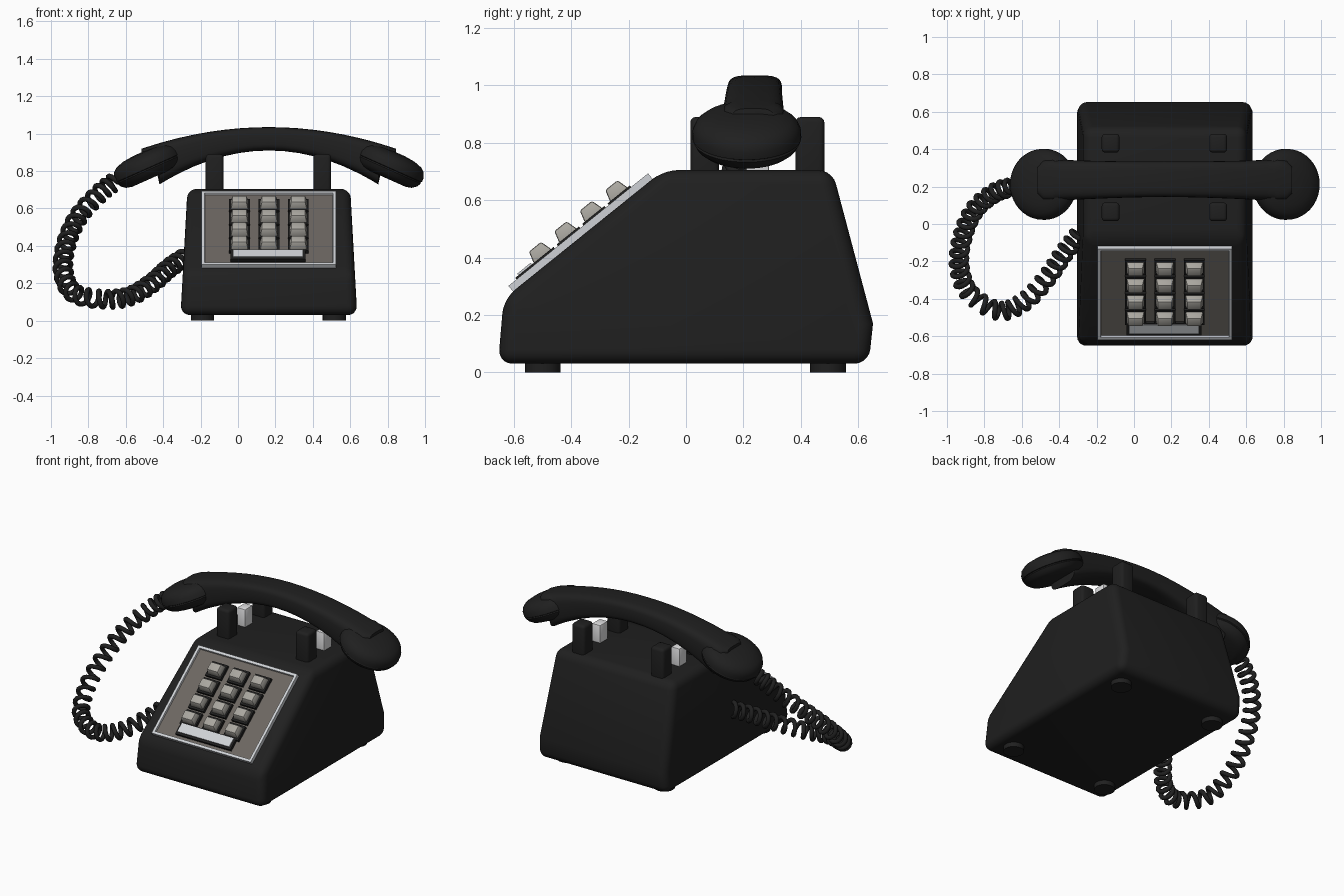
import bpy, bmesh
from math import sin, cos, pi, atan2, radians, copysign
from mathutils import Vector

if "Cube" in bpy.data.objects:
    bpy.data.objects.remove(bpy.data.objects["Cube"])


def material(name, r, g, b):
    m = bpy.data.materials.new(name)
    m.use_nodes = True
    m.diffuse_color = (r, g, b, 1)
    node = next(n for n in m.node_tree.nodes if n.type == 'BSDF_PRINCIPLED')
    node.inputs["Base Color"].default_value = (r, g, b, 1)
    return m


black = material("black plastic", 0.014, 0.014, 0.014)
panel_grey = material("panel brown grey", 0.15, 0.135, 0.12)
silver = material("silver trim", 0.62, 0.64, 0.67)
key_grey = material("key warm grey", 0.4, 0.385, 0.35)
white = material("white plunger", 0.75, 0.75, 0.76)

CX = 0.165                                  # centre line of body and handset
TILT = atan2(0.395, 0.49)                   # slope of the keypad face
SLOPE = Vector((CX, -0.36, 0.478))          # middle of the keypad face


def finish(name, bm, mats, loc=(0, 0, 0), rot=(0, 0, 0), angle=35):
    bmesh.ops.recalc_face_normals(bm, faces=bm.faces)
    me = bpy.data.meshes.new(name)
    bm.to_mesh(me)
    bm.free()
    for m in mats:
        me.materials.append(m)
    me.shade_smooth()
    me.set_sharp_from_angle(angle=radians(angle))
    ob = bpy.data.objects.new(name, me)
    bpy.context.collection.objects.link(ob)
    ob.location, ob.rotation_euler = loc, rot
    return ob


def bevel(bm, width, segments, min_angle=0.5):
    bmesh.ops.recalc_face_normals(bm, faces=bm.faces)
    edges = [e for e in bm.edges if e.calc_face_angle(0) > min_angle]
    bmesh.ops.bevel(bm, geom=edges, offset=width, segments=segments,
                    profile=0.5, affect='EDGES', clamp_overlap=True)


def block(name, size, loc, mat, taper=(1, 1), round_by=0.0, segments=2, rot=(0, 0, 0)):
    """Box standing on loc, its top scaled by taper."""
    bm = bmesh.new()
    bmesh.ops.create_cube(bm, size=1)
    for v in bm.verts:
        top = v.co.z > 0
        v.co.x *= size[0] * (taper[0] if top else 1)
        v.co.y *= size[1] * (taper[1] if top else 1)
        v.co.z = size[2] if top else 0
    if round_by:
        bevel(bm, round_by, segments)
    return finish(name, bm, [mat], loc, rot)


def on_slope(x, u, n):
    """Point on the keypad face: across, up the slope, above the surface."""
    return SLOPE + Vector((x, u * cos(TILT) - n * sin(TILT), u * sin(TILT) + n * cos(TILT)))


def loft(bm, rings):
    for a, b in zip(rings, rings[1:]):
        for i in range(len(a)):
            j = (i + 1) % len(a)
            bm.faces.new((a[i], a[j], b[j], b[i]))
    bm.faces.new(rings[0])
    bm.faces.new(rings[-1])


# Body: side profile, narrowing towards the top
profile = [(-0.655, 0.03), (0.637, 0.03), (0.652, 0.17), (0.51, 0.705),
           (-0.078, 0.705), (-0.636, 0.256)]
bm = bmesh.new()
sides = []
for s in (-1, 1):
    sides.append([bm.verts.new((CX + s * (0.474 - 0.055 * z), y, z)) for y, z in profile])
loft(bm, sides)
bevel(bm, 0.05, 5, 0.4)
finish("body", bm, [black])

# Round feet
for x in (-0.19, 0.515):
    for y in (-0.5, 0.495):
        bm = bmesh.new()
        bmesh.ops.create_cone(bm, cap_ends=True, segments=24, radius1=0.062,
                              radius2=0.062, depth=0.06)
        finish("foot", bm, [black], (x, y, 0.03))

# Keypad frame with a sunken panel
bm = bmesh.new()
bmesh.ops.create_cube(bm, size=1)
for v in bm.verts:
    v.co = (v.co.x * 0.72, v.co.y * 0.625, 0.025 if v.co.z > 0 else -0.01)
bm.normal_update()
top = max(bm.faces, key=lambda f: f.normal.z)
bmesh.ops.inset_region(bm, faces=[top], thickness=0.024)
bmesh.ops.inset_region(bm, faces=[top], thickness=0.003, depth=-0.012)
top.material_index = 1
finish("keypad_frame", bm, [silver, panel_grey], on_slope(0, 0, 0), (TILT, 0, 0))

# Keys on dark surrounds
for row in range(4):
    for col in (-1, 0, 1):
        x, u = col * 0.157, 0.187 - row * 0.114
        block("key_surround", (0.112, 0.1, 0.022), on_slope(x, u, 0.01), black, rot=(TILT, 0, 0))
        block("key", (0.096, 0.08, 0.045), on_slope(x, u, 0.028), key_grey,
              (0.8, 0.68), 0.007, 2, (TILT, 0, 0))

# Label strip under the keys
block("label_holder", (0.4, 0.08, 0.022), on_slope(-0.005, -0.236, 0.01), black, rot=(TILT, 0, 0))
block("label", (0.375, 0.06, 0.009), on_slope(-0.005, -0.232, 0.03), silver, rot=(TILT, 0, 0))

# Cradle posts and hook plungers
for x in (-0.125, 0.45):
    for y in (0.065, 0.432):
        block("cradle_post", (0.095, 0.1, 0.22), (x, y, 0.67), black, round_by=0.018, segments=3)
    block("hook_plunger", (0.06, 0.08, 0.15), (x, 0.25, 0.67), white, round_by=0.006)

# Handset grip: rounded sections along a shallow arch
half = [0, 0.08, 0.16, 0.24, 0.32, 0.4, 0.48, 0.54, 0.585, 0.6, 0.65, 0.68]
stations = [-d for d in reversed(half[1:])] + half
bm = bmesh.new()
rings = []
for d in stations:
    a = abs(d)
    z_top = 1.035 - 0.25 * a * a
    z_low = 0.91 - 0.53 * a * a if a < 0.59 else 0.8
    width = 0.19 + 0.09 * a * a if a < 0.62 else 0.215 if a < 0.66 else 0.15
    ring = []
    for i in range(28):
        c, s = cos(2 * pi * i / 28), sin(2 * pi * i / 28)
        y = copysign(abs(c) ** 0.5, c) * width / 2
        z = copysign(abs(s) ** 0.5, s) * (z_top - z_low) / 2
        ring.append(bm.verts.new((CX + d, 0.24 - 0.01 * a + y, (z_top + z_low) / 2 + z)))
    rings.append(ring)
loft(bm, rings)
finish("handset_grip", bm, [black], angle=45)

# Handset cups: turned profile with a seam, tilted outwards
cup = [(0.12, -0.066), (0.152, -0.058), (0.175, -0.04), (0.187, -0.018), (0.184, -0.015),
       (0.184, -0.011), (0.19, -0.008), (0.189, 0.018), (0.178, 0.043), (0.155, 0.062),
       (0.11, 0.076), (0.05, 0.082)]
for name, s in (("left_cup", 1), ("right_cup", -1)):
    bm = bmesh.new()
    loft(bm, [[bm.verts.new((r * cos(2 * pi * i / 40), r * sin(2 * pi * i / 40), z))
               for i in range(40)] for r, z in cup])
    finish(name, bm, [black], (CX + s * 0.648, 0.212, 0.825), (0, s * radians(24), 0), 45)

# Coiled cord: a helix wound round a smooth path
path = [Vector(p) for p in (
    (-0.64, 0.2, 0.76), (-0.74, 0.17, 0.68), (-0.85, 0.08, 0.56), (-0.915, -0.06, 0.42),
    (-0.935, -0.22, 0.27), (-0.88, -0.37, 0.15), (-0.72, -0.465, 0.115),
    (-0.58, -0.41, 0.13), (-0.46, -0.28, 0.2), (-0.37, -0.15, 0.28), (-0.28, -0.04, 0.34))]
path = [2 * path[0] - path[1]] + path + [2 * path[-1] - path[-2]]
line = []
for a, b, c, d in zip(path, path[1:], path[2:], path[3:]):
    for i in range(45):
        t = i / 45
        line.append(0.5 * (2 * b + (c - a) * t + (2 * a - 5 * b + 4 * c - d) * t ** 2
                           + (3 * b - a - 3 * c + d) * t ** 3))
TURNS = 30
coil = []
side = Vector((0, 1, 0))
for i in range(len(line) - 1):
    tangent = (line[i + 1] - line[i]).normalized()
    side = (side - tangent * side.dot(tangent)).normalized()
    turn = 2 * pi * TURNS * i / len(line)
    radius = 0.043 * min(1, i / 12)
    coil.append(line[i] + radius * (side * cos(turn) + tangent.cross(side) * sin(turn)))
curve = bpy.data.curves.new("cord", 'CURVE')
curve.dimensions = '3D'
curve.bevel_depth = 0.014
curve.bevel_resolution = 2
curve.use_fill_caps = True
spline = curve.splines.new('POLY')
spline.points.add(len(coil) - 1)
for p, co in zip(spline.points, coil):
    p.co = (*co, 1)
spline.use_smooth = True
curve.materials.append(black)
bpy.context.collection.objects.link(bpy.data.objects.new("cord", curve))
